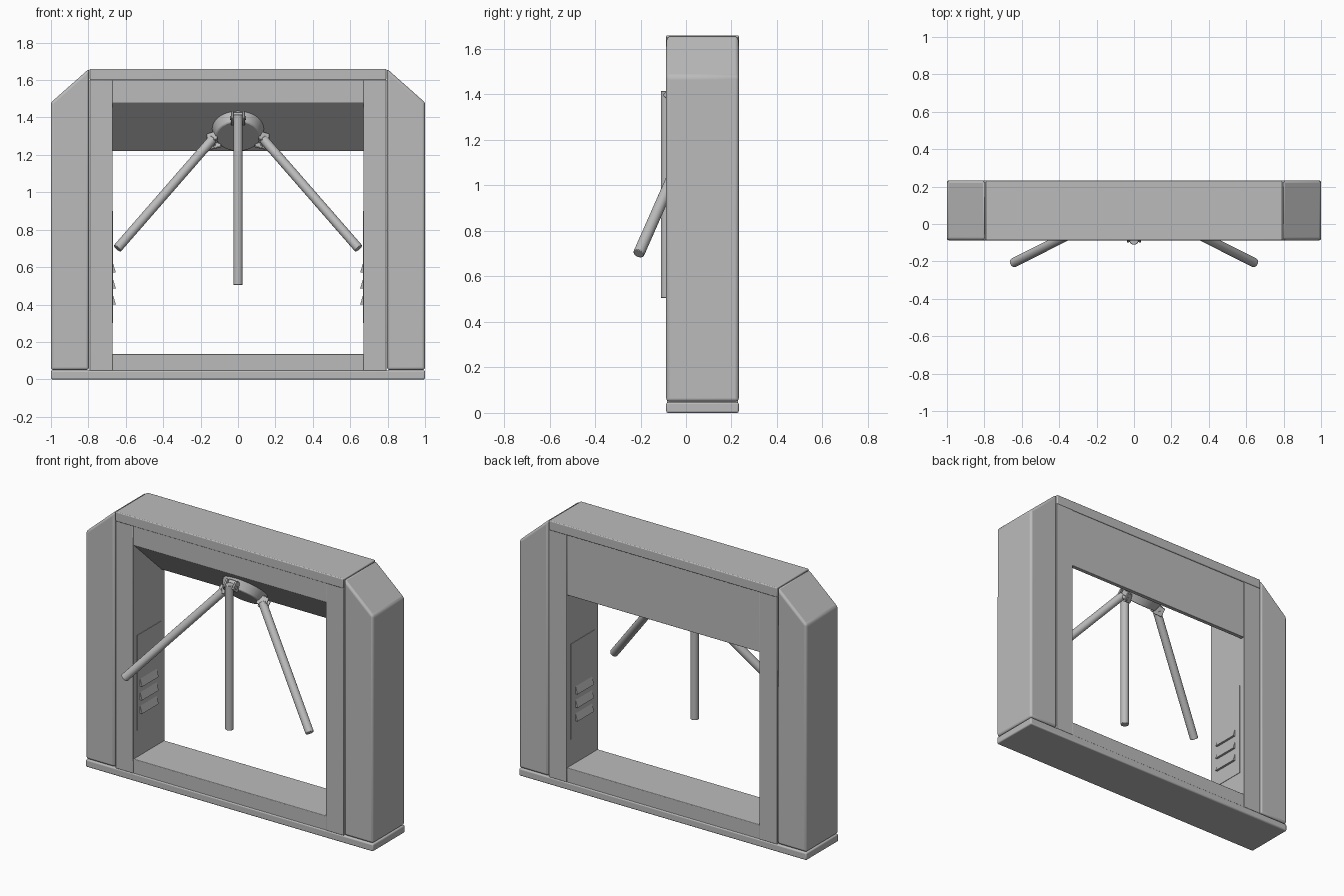
import bpy, bmesh, math
from mathutils import Vector, Matrix

cube = bpy.data.objects.get("Cube")
if cube:
    bpy.data.objects.remove(cube, do_unlink=True)

grey = bpy.data.materials.new("satin grey metal")
grey.use_nodes = True
colour = (0.5, 0.5, 0.5, 1)
grey.diffuse_color = colour
grey.node_tree.nodes["Principled BSDF"].inputs["Base Color"].default_value = colour

FRONT, BACK = -0.087, 0.232


def finish(name, bm, bevel=0.0, segments=3):
    """Turn a bmesh into a shaded object, with optional rounded edges."""
    bmesh.ops.recalc_face_normals(bm, faces=bm.faces)
    mesh = bpy.data.meshes.new(name)
    bm.to_mesh(mesh)
    bm.free()
    mesh.materials.append(grey)
    obj = bpy.data.objects.new(name, mesh)
    bpy.context.collection.objects.link(obj)
    if bevel:
        mod = obj.modifiers.new("Rounded edges", "BEVEL")
        mod.width, mod.segments = bevel, segments
        mod.limit_method = "ANGLE"
    bpy.ops.object.select_all(action="DESELECT")
    obj.select_set(True)
    bpy.context.view_layer.objects.active = obj
    bpy.ops.object.shade_smooth_by_angle(angle=math.radians(35))
    return obj


def prism(name, points, sweep, bevel=0.0):
    """Extrude a polygon of 3D points along a vector."""
    bm = bmesh.new()
    face = bm.faces.new([bm.verts.new(p) for p in points])
    new = bmesh.ops.extrude_face_region(bm, geom=[face])["geom"]
    verts = [v for v in new if isinstance(v, bmesh.types.BMVert)]
    bmesh.ops.translate(bm, verts=verts, vec=sweep)
    return finish(name, bm, bevel)


def box(name, low, high, bevel=0.0, frame=Matrix()):
    low, high = Vector(low), Vector(high)
    bm = bmesh.new()
    bmesh.ops.create_cube(bm, size=1)
    place = Matrix.Translation((low + high) / 2) @ Matrix.Diagonal((high - low).to_4d())
    bm.transform(frame @ place)
    return finish(name, bm, bevel)


def rod(name, start, end, r1, r2=None, sides=16, bevel=0.0):
    start, end = Vector(start), Vector(end)
    axis = end - start
    bm = bmesh.new()
    bmesh.ops.create_cone(bm, cap_ends=True, segments=sides, radius1=r1,
                          radius2=r1 if r2 is None else r2, depth=axis.length)
    turn = axis.to_track_quat("Z", "Y").to_matrix().to_4x4()
    bm.transform(Matrix.Translation((start + end) / 2) @ turn)
    return finish(name, bm, bevel, 2)


# Base, sill and top cap
box("base_plate", (-1, FRONT, 0), (1, BACK, 0.047), 0.008)
box("sill", (-0.672, FRONT + 0.006, 0.04), (0.672, BACK - 0.006, 0.135), 0.004)
box("top_cap", (-0.793, FRONT, 1.6), (0.793, BACK, 1.66), 0.005)

# Header: upright front lip, face sloping back underneath, flat rear
lip, foot = Vector((0, FRONT + 0.006, 1.48)), Vector((0, 0.2, 1.22))
left = Vector((-0.672, 0, 0))
section = [(0, lip.y, 1.605), lip, foot, (0, BACK - 0.008, 1.22), (0, BACK - 0.008, 1.605)]
prism("header", [Vector(p) + left for p in section], -2 * left, 0.003)

for side, word in ((-1, "right"), (1, "left")):
    depth = (0, BACK - FRONT, 0)
    # Outer post with sloping shoulder
    outline = [(0.797, 0.05), (1, 0.05), (1, 1.48), (0.797, 1.66)]
    prism(word + "_post", [(side * x, FRONT, z) for x, z in outline], depth, 0.014)
    # Inner column beside the opening
    xs = sorted((side * 0.67, side * 0.794))
    box(word + "_inner_column", (xs[0], FRONT + 0.003, 0.045),
        (xs[1], BACK - 0.003, 1.602), 0.004)
    # Service door and three louvres
    xs = sorted((side * 0.667, side * 0.675))
    box(word + "_service_door", (xs[0], -0.045, 0.3), (xs[1], 0.19, 0.9))
    for i in range(3):
        z = 0.4 + 0.085 * i
        hood = [(0.668, z), (0.653, z), (0.668, z + 0.05)]
        prism(f"{word}_louvre_{i + 1}", [(side * x, -0.02, h) for x, h in hood], (0, 0.165, 0))

# Tapered hub disc on the sloping face
slope = (foot - lip).normalized()
normal = Vector((0, slope.z, -slope.y))
up = -slope
hub = lip + slope * ((lip.z - 1.34) / -slope.z)
rod("hub_disc", hub - normal * 0.01, hub + normal * 0.056, 0.142, 0.118, 24, 0.006)

# Three arms, each held by a forked bracket with a pin
arms = (("centre", 0, (0, -0.086, 1.415), (0, -0.086, 0.505)),
        ("right", -108, (-0.135, 0.05, 1.285), (-0.645, -0.208, 0.70)),
        ("left", 108, (0.135, 0.05, 1.285), (0.645, -0.208, 0.70)))
for word, angle, start, end in arms:
    a = math.radians(angle)
    radial = up * math.cos(a) + Vector((math.sin(a), 0, 0))
    radial.normalize()
    tangent = radial.cross(normal)
    frame = Matrix((tangent, radial, normal)).transposed().to_4x4()
    frame.translation = hub
    rod(word + "_arm", start, end, 0.025, sides=20, bevel=0.003)
    box(word + "_bracket_base", (-0.034, 0.1, 0.015), (0.034, 0.145, 0.045), 0.004, frame)
    for s in (-1, 1):
        box(f"{word}_bracket_cheek_{'a' if s < 0 else 'b'}", (s * 0.031 - 0.006, 0.105, 0.02),
            (s * 0.031 + 0.006, 0.165, 0.075), 0.004, frame)
    pin = Vector((0.042, 0.145, 0.055))
    rod(word + "_pin", frame @ Vector((-pin.x, pin.y, pin.z)), frame @ pin, 0.011, sides=12)
